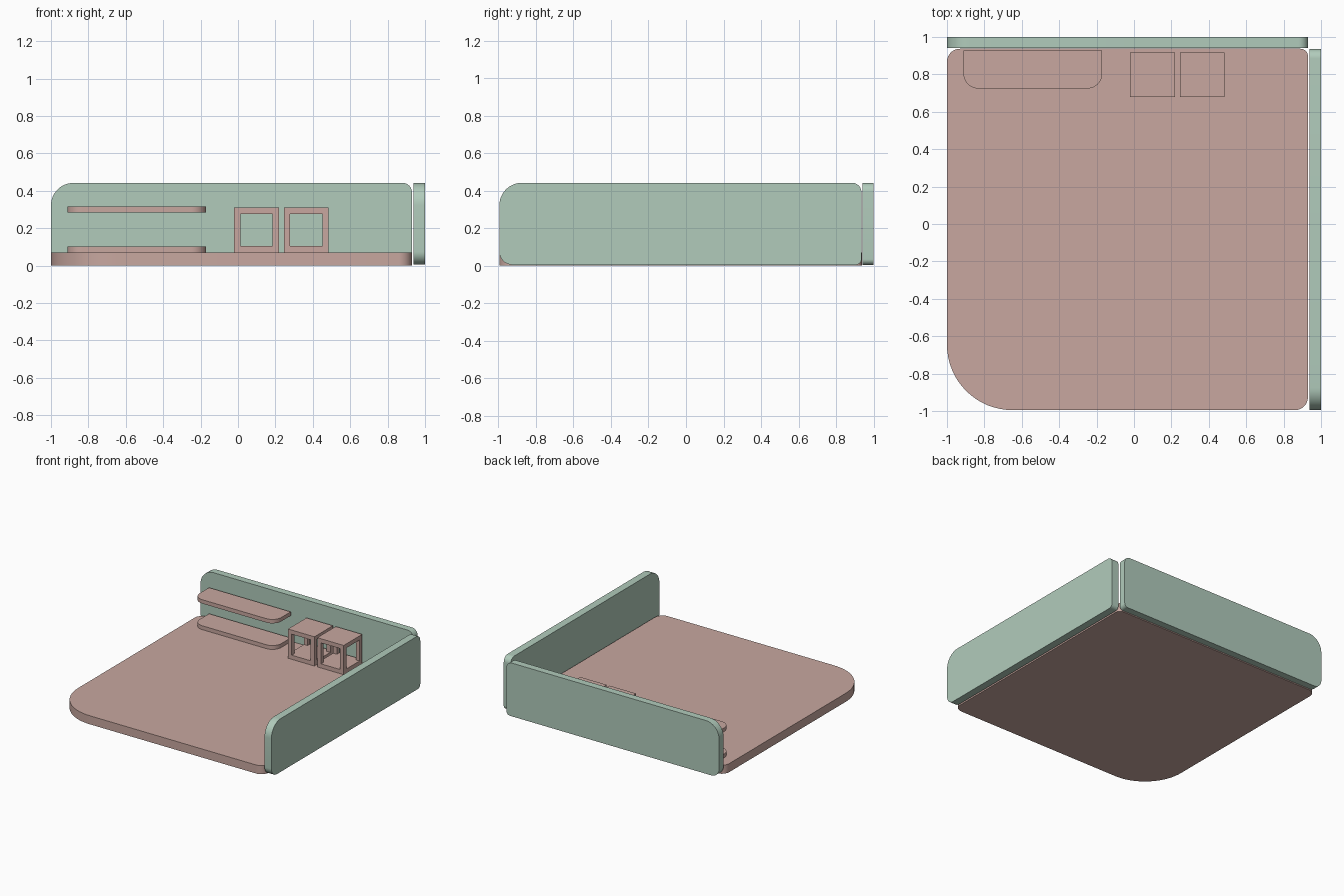
import bpy, bmesh, math
from mathutils import Vector

if "Cube" in bpy.data.objects:
    bpy.data.objects.remove(bpy.data.objects["Cube"])


def material(name, rgb):
    m = bpy.data.materials.new(name)
    m.diffuse_color = (*rgb, 1)
    m.use_nodes = True
    m.node_tree.nodes["Principled BSDF"].inputs["Base Color"].default_value = m.diffuse_color
    return m


PINK = material("dusty_pink", (0.58, 0.39, 0.35))
GREEN = material("sage_green", (0.44, 0.60, 0.50))


def finish(name, bm, mat, smooth=False):
    bmesh.ops.recalc_face_normals(bm, faces=bm.faces)
    me = bpy.data.meshes.new(name)
    bm.to_mesh(me)
    bm.free()
    me.materials.append(mat)
    ob = bpy.data.objects.new(name, me)
    bpy.context.collection.objects.link(ob)
    if smooth:
        bpy.ops.object.select_all(action='DESELECT')
        ob.select_set(True)
        bpy.context.view_layer.objects.active = ob
        bpy.ops.object.shade_smooth_by_angle(angle=math.radians(35))
    return ob


def rounded_rect(u0, u1, v0, v1, radii, n=12):
    """Outline; radii order: low-left, low-right, high-right, high-left."""
    pts = []
    spots = ((u0, v0, 1, 1), (u1, v0, -1, 1), (u1, v1, -1, -1), (u0, v1, 1, -1))
    for i, ((u, v, su, sv), r) in enumerate(zip(spots, radii)):
        if r == 0:
            pts.append((u, v))
            continue
        for k in range(n + 1):
            a = math.pi * (1 + i / 2) + math.pi / 2 * k / n
            pts.append((u + su * r + r * math.cos(a), v + sv * r + r * math.sin(a)))
    return pts


def slab(name, pts, w0, w1, axis, mat, bevel=0.0):
    """Extrude an outline from w0 to w1 along an axis, rounding the rims."""
    place = {'x': lambda u, v, w: (w, u, v),
             'y': lambda u, v, w: (u, w, v),
             'z': lambda u, v, w: (u, v, w)}[axis]
    bm = bmesh.new()
    low = [bm.verts.new(place(u, v, w0)) for u, v in pts]
    high = [bm.verts.new(place(u, v, w1)) for u, v in pts]
    caps = [bm.faces.new(low[::-1]), bm.faces.new(high)]
    for i in range(len(pts)):
        j = (i + 1) % len(pts)
        bm.faces.new((low[i], low[j], high[j], high[i]))
    if bevel:
        rims = [e for f in caps for e in f.edges]
        bmesh.ops.bevel(bm, geom=rims, offset=bevel, segments=3, profile=0.5, affect='EDGES')
    return finish(name, bm, mat, True)


def add_box(bm, x0, x1, y0, y1, z0, z1):
    vs = bmesh.ops.create_cube(bm, size=1)['verts']
    bmesh.ops.scale(bm, verts=vs, vec=(x1 - x0, y1 - y0, z1 - z0))
    bmesh.ops.translate(bm, verts=vs, vec=Vector((x0 + x1, y0 + y1, z0 + z1)) / 2)


# Floor with one large rounded corner
slab("floor", rounded_rect(-1, 0.93, -0.995, 0.937, (0.35, 0.07, 0.04, 0.07), 16),
     0, 0.07, 'z', PINK, 0.008)

# Two walls
radii = (0.07, 0.03, 0.05, 0.12)
slab("back_wall", rounded_rect(-1, 0.93, 0.005, 0.442, radii), 0.942, 1.0, 'y', GREEN, 0.018)
slab("right_wall", rounded_rect(-0.995, 0.935, 0.005, 0.442, radii), 0.938, 1.0, 'x', GREEN, 0.018)

# Two shelves with rounded front corners
for name, z in (("lower_shelf", 0.071), ("upper_shelf", 0.285)):
    slab(name, rounded_rect(-0.912, -0.17, 0.724, 0.927, (0.08, 0.08, 0, 0)), z, z + 0.032, 'z', PINK)

# Two open cube stands: solid top and base with four corner posts
S, T = 0.24, 0.034
for name, x in (("left_cube_stand", -0.021), ("right_cube_stand", 0.245)):
    bm = bmesh.new()
    y, z = 0.678, 0.071
    add_box(bm, x, x + S, y, y + S, z, z + T)
    add_box(bm, x, x + S, y, y + S, z + S - T, z + S)
    for px in (x, x + S - T):
        for py in (y, y + S - T):
            add_box(bm, px, px + T, py, py + T, z + T, z + S - T)
    finish(name, bm, PINK)
